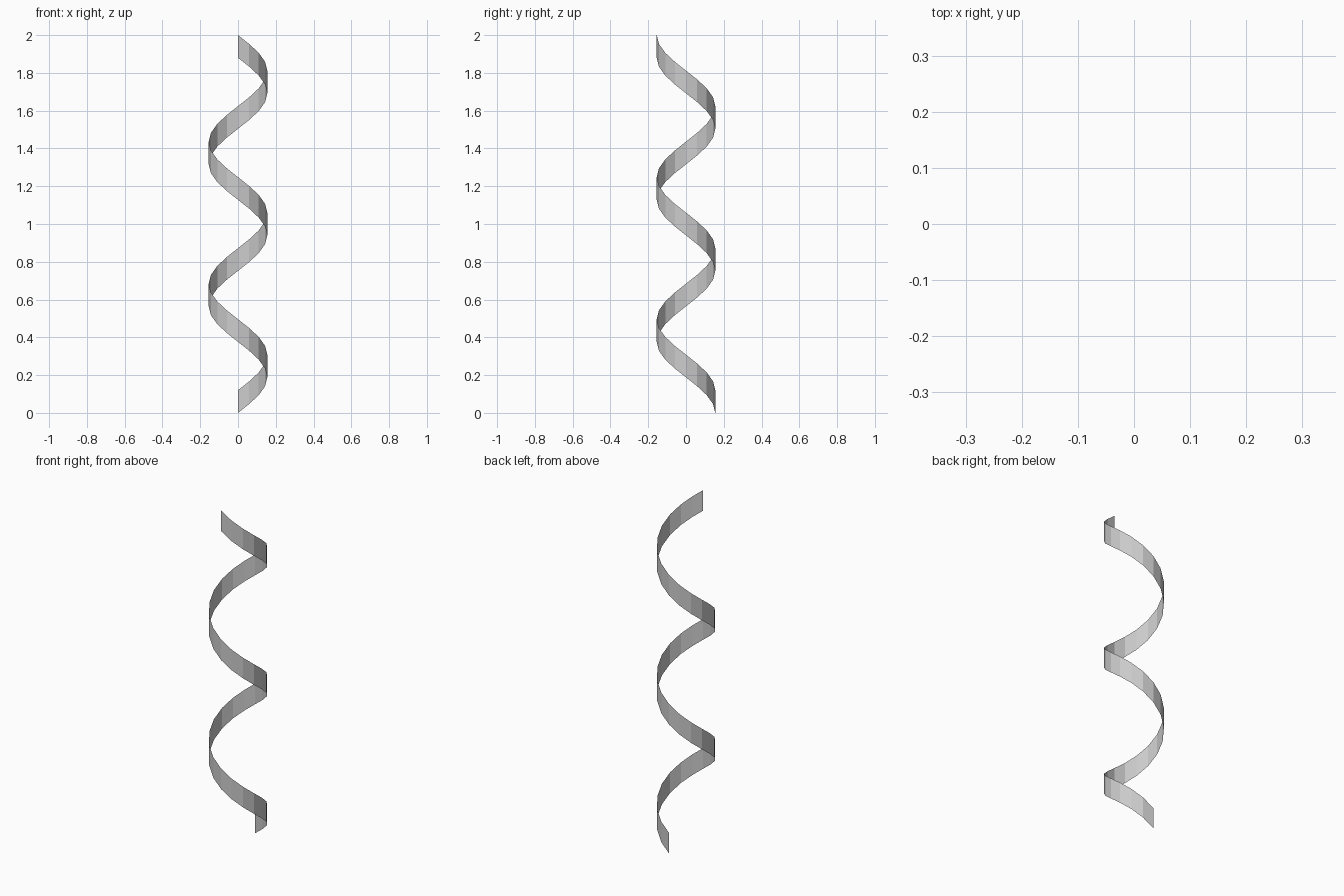
import bpy, bmesh
from math import pi, sin, cos

if "Cube" in bpy.data.objects:
    bpy.data.objects.remove(bpy.data.objects["Cube"])

RADIUS, WIDTH, HEIGHT = 0.155, 0.12, 2.0
TURNS, SEGS = 2.5, 16          # turns and flat facets per turn

# Helical ribbon: a vertical edge swept around and upward
bm = bmesh.new()
n = int(TURNS * SEGS)
prev = None
for i in range(n + 1):
    a = 2 * pi * TURNS * i / n
    z = (HEIGHT - WIDTH) * i / n
    x, y = RADIUS * sin(a), RADIUS * cos(a)
    edge = (bm.verts.new((x, y, z)), bm.verts.new((x, y, z + WIDTH)))
    if prev:
        bm.faces.new((prev[0], prev[1], edge[1], edge[0]))
    prev = edge

mesh = bpy.data.meshes.new("spiral_ribbon")
bm.to_mesh(mesh)
bm.free()
ribbon = bpy.data.objects.new("spiral_ribbon", mesh)
bpy.context.collection.objects.link(ribbon)
